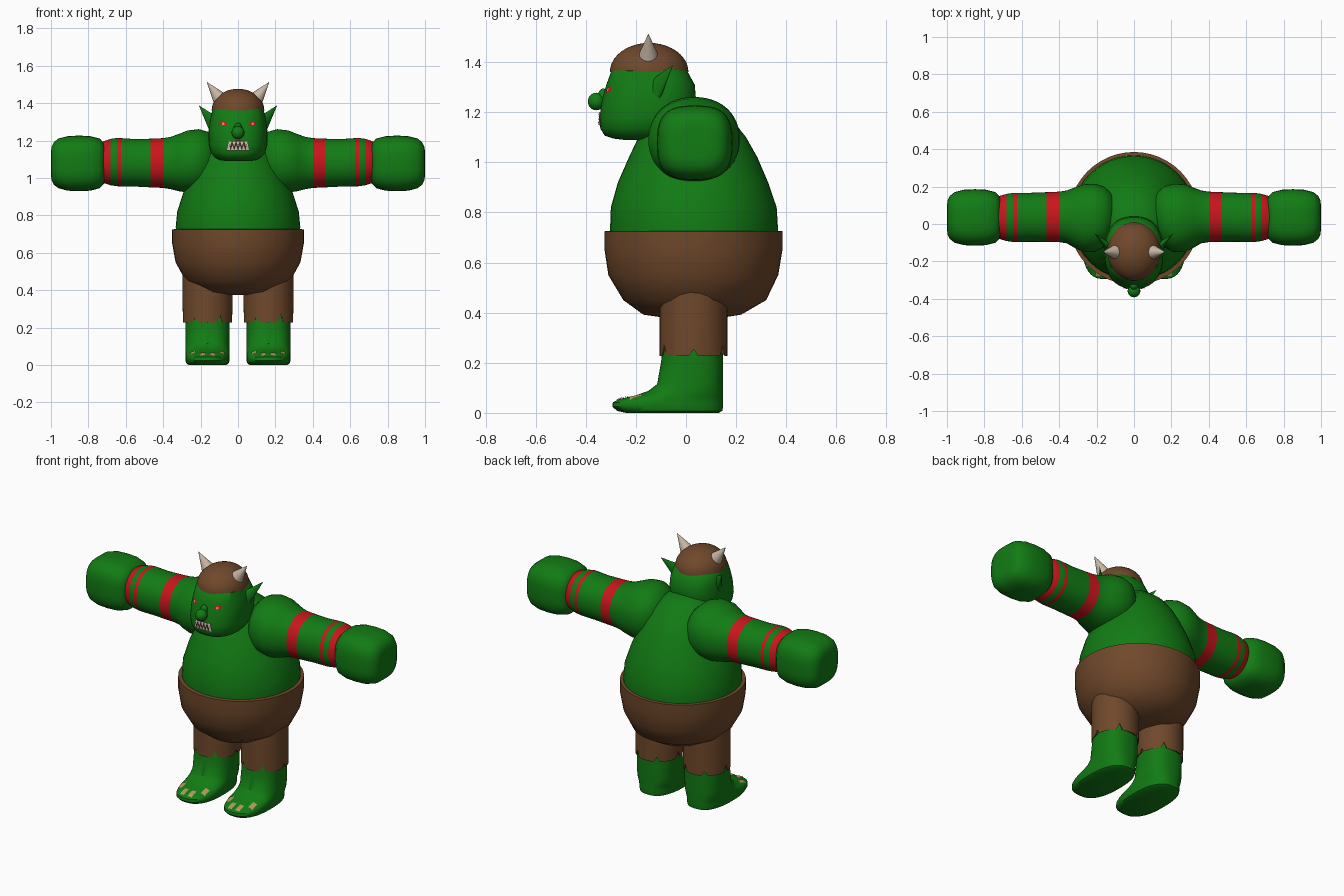
import bpy, bmesh, math
from mathutils import Vector
from mathutils.bvhtree import BVHTree

cube = bpy.data.objects.get("Cube")
if cube:
    bpy.data.objects.remove(cube)


def material(name, rgb):
    m = bpy.data.materials.new(name)
    m.use_nodes = True
    col = (*rgb, 1)
    m.diffuse_color = col
    node = m.node_tree.nodes["Principled BSDF"]
    node.inputs["Base Color"].default_value = col
    node.inputs["Roughness"].default_value = 0.7
    return m


GREEN = material("green skin", (0.006, 0.2, 0.007))
BROWN = material("brown cloth", (0.16, 0.065, 0.024))
RED = material("red band", (0.58, 0.008, 0.012))
HORN = material("horn bone", (0.58, 0.48, 0.38))
NAIL = material("tan nail", (0.45, 0.33, 0.1))
DARK = material("dark mouth", (0.05, 0.02, 0.015))
TOOTH = material("tooth ivory", (0.6, 0.52, 0.45))
PUPIL = material("pale pupil", (0.75, 0.3, 0.2))


def finish(name, bm, mats):
    me = bpy.data.meshes.new(name)
    bm.to_mesh(me)
    bm.free()
    ob = bpy.data.objects.new(name, me)
    bpy.context.collection.objects.link(ob)
    for m in mats:
        me.materials.append(m)
    bpy.ops.object.select_all(action='DESELECT')
    ob.select_set(True)
    bpy.context.view_layer.objects.active = ob
    bpy.ops.object.shade_smooth_by_angle(angle=math.radians(42))
    return ob


def loft(name, rings, mats, axis='z', power=2.0, rule=None, jag=None, n=48):
    """Each ring is (position, centre a, radius a, centre b, radius b)."""
    bm = bmesh.new()
    loops = []
    for pos, ca, ra, cb, rb in rings:
        loop = []
        for i in range(n):
            t = math.tau * i / n
            c, s = math.cos(t), math.sin(t)
            a = ca + ra * math.copysign(abs(c) ** (2 / power), c)
            b = cb + rb * math.copysign(abs(s) ** (2 / power), s)
            p = pos + (jag(i, pos) if jag else 0)
            loop.append(bm.verts.new((a, b, p) if axis == 'z' else (p, a, b)))
        loops.append(loop)
    for k in range(len(loops) - 1):
        lo, hi = loops[k], loops[k + 1]
        for i in range(n):
            j = (i + 1) % n
            f = bm.faces.new((lo[i], lo[j], hi[j], hi[i]))
            if rule:
                f.material_index = rule((abs(rings[k][0]) + abs(rings[k + 1][0])) / 2)
    bm.faces.new(loops[0])
    bm.faces.new(loops[-1])
    bmesh.ops.recalc_face_normals(bm, faces=bm.faces)
    return finish(name, bm, mats)


def cone(name, base, tip, rx, ry, mat):
    base, tip = Vector(base), Vector(tip)
    axis = tip - base
    bm = bmesh.new()
    bmesh.ops.create_cone(bm, cap_ends=True, segments=24, radius1=1, radius2=0.02, depth=1)
    for v in bm.verts:
        v.co = Vector((v.co.x * rx, v.co.y * ry, (v.co.z + 0.5) * axis.length))
    bmesh.ops.rotate(bm, verts=bm.verts, matrix=axis.to_track_quat('Z', 'Y').to_matrix())
    bmesh.ops.translate(bm, verts=bm.verts, vec=base)
    return finish(name, bm, [mat])


def ball(name, centre, scale, mat):
    bm = bmesh.new()
    bmesh.ops.create_uvsphere(bm, u_segments=24, v_segments=16, radius=1)
    bmesh.ops.scale(bm, verts=bm.verts, vec=scale)
    bmesh.ops.translate(bm, verts=bm.verts, vec=centre)
    return finish(name, bm, [mat])


def decal(name, target, outline, mat, lift, axis='y', steps=5):
    """Thin patch laid onto a surface, seen along the axis."""
    tree = BVHTree.FromPolygons([v.co for v in target.data.vertices],
                                [p.vertices for p in target.data.polygons])
    ray = Vector((0, 1, 0)) if axis == 'y' else Vector((0, 0, -1))
    pts = [Vector(p) for p in outline]
    mid = sum(pts, Vector((0, 0))) / len(pts)
    edge = [pts[i].lerp(pts[(i + 1) % len(pts)], k / steps)
            for i in range(len(pts)) for k in range(steps)]
    bm = bmesh.new()

    def land(p):
        start = Vector((p.x, -0.4, p.y)) if axis == 'y' else Vector((p.x, p.y, 0.15))
        hit = tree.ray_cast(start, ray)[0]
        if hit is None:
            hit = tree.find_nearest(start)[0]
        return bm.verts.new(hit - ray * lift)

    centre = land(mid)
    loops = [[land(mid.lerp(p, r)) for p in edge] for r in (1 / 3, 2 / 3, 1)]
    n = len(edge)
    for i in range(n):
        j = (i + 1) % n
        bm.faces.new((centre, loops[0][i], loops[0][j]))
        for a, b in zip(loops, loops[1:]):
            bm.faces.new((a[i], b[i], b[j], a[j]))
    bm.normal_update()
    if sum(f.normal.dot(ray) for f in bm.faces) > 0:
        bmesh.ops.reverse_faces(bm, faces=bm.faces)
    return finish(name, bm, [mat])


def ellipse(cx, cz, rx, rz, tilt=0.0):
    out = []
    for i in range(16):
        t = math.tau * i / 16
        u, v = rx * math.cos(t), rz * math.sin(t)
        out.append((cx + u * math.cos(tilt) - v * math.sin(tilt),
                    cz + u * math.sin(tilt) + v * math.cos(tilt)))
    return out


def upright(rows, x=0.0):
    """Rows of (height, y front, y back, half width) to rings."""
    return [(z, x, w, (a + b) / 2, (b - a) / 2) for z, a, b, w in rows]


# Torso and trousers
loft("torso", upright([
    (0.66, -0.30, 0.365, 0.33), (0.74, -0.303, 0.367, 0.333), (0.82, -0.30, 0.362, 0.325),
    (0.92, -0.272, 0.328, 0.293), (1.02, -0.228, 0.285, 0.25), (1.10, -0.19, 0.24, 0.21),
    (1.17, -0.155, 0.185, 0.165), (1.22, -0.12, 0.12, 0.12), (1.245, -0.08, 0.05, 0.06)]), [GREEN])
loft("trouser_seat", upright([
    (0.375, -0.05, 0.11, 0.08), (0.392, -0.17, 0.22, 0.18), (0.45, -0.25, 0.32, 0.28),
    (0.55, -0.31, 0.368, 0.334), (0.65, -0.325, 0.385, 0.352), (0.725, -0.325, 0.385, 0.352),
    (0.727, -0.30, 0.36, 0.33)]), [BROWN])

# Head, cap and nose
head = loft("head", upright([
    (1.09, -0.25, -0.10, 0.06), (1.095, -0.29, -0.06, 0.095), (1.107, -0.325, -0.03, 0.122),
    (1.135, -0.342, 0.0, 0.145), (1.18, -0.345, 0.025, 0.157), (1.25, -0.335, 0.04, 0.157),
    (1.31, -0.318, 0.035, 0.15), (1.365, -0.298, 0.005, 0.137), (1.39, -0.26, -0.03, 0.1)]),
    [GREEN], power=2.4)
dome = [(1.36 + 0.117 * math.sin(t), math.cos(t))
        for t in [math.pi / 2 * k / 10 for k in range(10)]]
loft("skull_cap", [(z, 0, 0.141 * r, -0.147, 0.157 * r) for z, r in dome], [BROWN])
ball("nose", (0, -0.358, 1.243), (0.034, 0.034, 0.035), GREEN)
ball("nose_bridge", (0, -0.33, 1.265), (0.022, 0.022, 0.03), GREEN)

# Mouth with interlocking teeth
decal("mouth", head, [(-0.062, 1.148), (0.062, 1.148), (0.05, 1.195), (0, 1.203), (-0.05, 1.195)],
      DARK, 0.003)
for k in range(5):
    x = (k - 2) * 0.021
    decal("upper_tooth", head, [(x - 0.009, 1.196), (x + 0.009, 1.196), (x, 1.168)],
          TOOTH, 0.006, steps=2)
for k in range(6):
    x = (k - 2.5) * 0.02
    tall = 0.042 if k in (0, 5) else 0.026
    decal("lower_tooth", head, [(x - 0.009, 1.15), (x + 0.009, 1.15), (x, 1.15 + tall)],
          TOOTH, 0.007, steps=2)


def arm_rule(x):
    return int(0.40 < x < 0.47 or 0.625 < x < 0.648 or 0.68 < x < 0.72)


def hem(i, z):
    if z > 0.3 or i % 8:
        return 0
    return 0.042 if i % 16 else 0.027


for s, side in ((1, "left"), (-1, "right")):
    # Eyes, ears and horns
    decal(side + "_eye", head, ellipse(s * 0.078, 1.29, 0.02, 0.012, s * 0.35), RED, 0.003, steps=1)
    decal(side + "_pupil", head, ellipse(s * 0.078, 1.29, 0.007, 0.007), PUPIL, 0.006, steps=1)
    cone(side + "_ear", (s * 0.13, -0.125, 1.29), (s * 0.208, -0.053, 1.387), 0.022, 0.045, GREEN)
    cone(side + "_horn", (s * 0.098, -0.15, 1.425), (s * 0.166, -0.15, 1.512), 0.04, 0.04, HORN)

    # Arm with bands, and fist
    arm = [(0.10, 0.05, 0.06, 1.10, 0.06), (0.12, 0.045, 0.12, 1.10, 0.11),
           (0.16, 0.038, 0.162, 1.095, 0.152), (0.21, 0.033, 0.182, 1.092, 0.169),
           (0.27, 0.031, 0.181, 1.088, 0.166), (0.32, 0.034, 0.16, 1.082, 0.152),
           (0.36, 0.038, 0.141, 1.08, 0.14), (0.40, 0.038, 0.135, 1.08, 0.133),
           (0.468, 0.037, 0.133, 1.08, 0.13), (0.55, 0.036, 0.131, 1.081, 0.127),
           (0.626, 0.035, 0.132, 1.084, 0.129), (0.647, 0.035, 0.131, 1.085, 0.129),
           (0.681, 0.035, 0.126, 1.085, 0.124), (0.719, 0.035, 0.115, 1.085, 0.112),
           (0.74, 0.035, 0.1, 1.085, 0.1)]
    loft(side + "_arm", [(s * r[0], *r[1:]) for r in arm], [GREEN, RED], 'x', 2.15, arm_rule)
    fist = [(0.712, 0.085), (0.718, 0.112), (0.74, 0.135), (0.79, 0.148), (0.85, 0.151),
            (0.91, 0.148), (0.96, 0.135), (0.985, 0.115), (0.997, 0.09), (1.0, 0.06)]
    loft(side + "_fist", [(s * x, 0.035, r, 1.078, r * 0.985) for x, r in fist],
         [GREEN], 'x', 2.9)

    # Trouser leg with a torn hem
    cx = s * 0.163
    loft(side + "_trouser_leg", [(0.25, cx, 0.10, 0.03, 0.10), (0.228, cx, 0.132, 0.03, 0.135),
         (0.31, cx, 0.133, 0.03, 0.135), (0.5, cx, 0.133, 0.03, 0.135)], [BROWN], jag=hem)

    # Foot and toenails
    foot = loft(side + "_foot", upright([
        (0.0, -0.24, 0.13, 0.098), (0.008, -0.275, 0.145, 0.113), (0.025, -0.294, 0.148, 0.118),
        (0.042, -0.292, 0.148, 0.118), (0.056, -0.265, 0.148, 0.118), (0.07, -0.2, 0.148, 0.118),
        (0.088, -0.15, 0.148, 0.118), (0.115, -0.115, 0.148, 0.118), (0.2, -0.1, 0.148, 0.118),
        (0.3, -0.088, 0.148, 0.118)], cx), [GREEN], power=2.5)
    for k in range(4):
        x = cx + (k - 1.5) * 0.052
        y = -0.278 if k in (1, 2) else -0.225
        w = 0.014
        decal(side + "_toenail", foot, [(x - w, y), (x + w, y), (x + w, y + 0.05), (x - w, y + 0.05)],
              NAIL, 0.004, 'z', steps=3)
